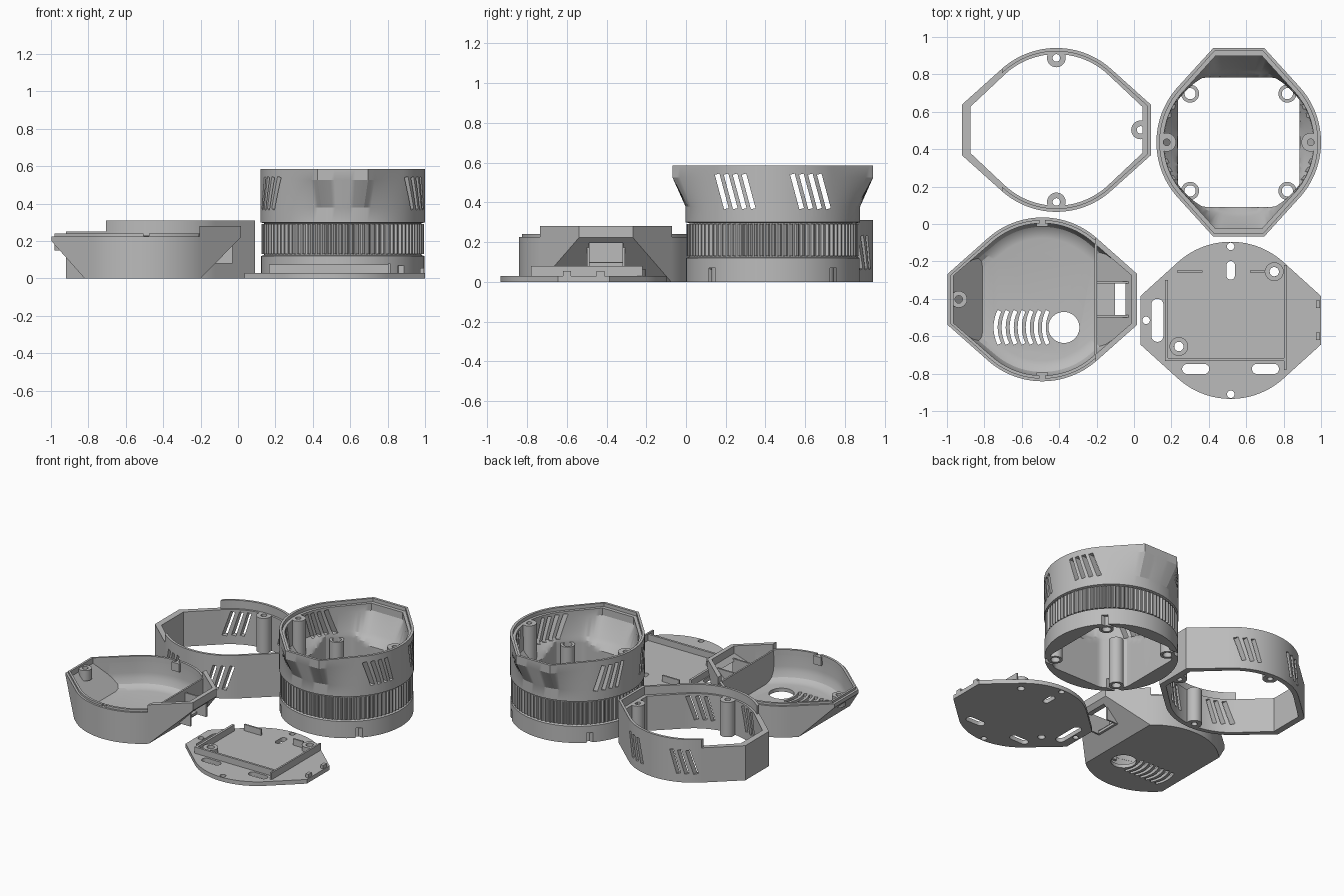
import bpy, bmesh
from math import sin, cos, acos, pi, radians
from mathutils import Matrix, Vector

if "Cube" in bpy.data.objects:
    bpy.data.objects.remove(bpy.data.objects["Cube"])

gray = bpy.data.materials.new("plain gray")
gray.use_nodes = True
gray.diffuse_color = (0.5, 0.5, 0.5, 1)
gray.node_tree.nodes["Principled BSDF"].inputs["Base Color"].default_value = (0.5, 0.5, 0.5, 1)
N = 144
CORNER = radians(15)


# Outlines: each gives a radius for an angle
def hull(r, length, turn=0.0):
    """Circle joined by tangents to two short flats."""
    b = acos(r * cos(CORNER) / length)

    def f(a):
        p = abs((a - turn + pi / 2) % pi - pi / 2)
        if p <= CORNER:
            return length / cos(p)
        return r / cos(CORNER + b - p) if p < CORNER + b else r
    return f


def polar(f, n=N):
    return [(f(2 * pi * i / n) * cos(2 * pi * i / n),
             f(2 * pi * i / n) * sin(2 * pi * i / n)) for i in range(n)]


def circle(r, n=N):
    return polar(lambda a: r, n)


def stadium(w, h):
    """Rounded slot outline, w by h."""
    r, pts = min(w, h) / 2, []
    for i in range(24):
        a = 2 * pi * (i + 0.5) / 24
        pts.append((r * cos(a) + (w / 2 - r) * (1 if cos(a) > 0 else -1),
                    r * sin(a) + (h / 2 - r) * (1 if sin(a) > 0 else -1)))
    return pts


# Mesh helpers
def finish(name, bm):
    bmesh.ops.recalc_face_normals(bm, faces=bm.faces)
    me = bpy.data.meshes.new(name)
    bm.to_mesh(me)
    bm.free()
    me.materials.append(gray)
    ob = bpy.data.objects.new(name, me)
    bpy.context.collection.objects.link(ob)
    return ob


def loft(name, at, rings, tube=False, planes=()):
    bm = bmesh.new()
    loops = [[bm.verts.new((at[0] + x, at[1] + y, z)) for x, y in pts] for pts, z in rings]
    n = len(loops[0])
    pairs = list(zip(loops, loops[1:])) + ([(loops[-1], loops[0])] if tube else [])
    for a, b in pairs:
        for i in range(n):
            j = (i + 1) % n
            bm.faces.new((a[i], a[j], b[j], b[i]))
    if not tube:
        bm.faces.new(loops[0])
        bm.faces.new(loops[-1])
    for co, no in planes:
        res = bmesh.ops.bisect_plane(bm, geom=bm.verts[:] + bm.edges[:] + bm.faces[:],
                                     plane_co=co, plane_no=no, clear_outer=True)
        edges = [e for e in res["geom_cut"] if isinstance(e, bmesh.types.BMEdge)]
        bmesh.ops.holes_fill(bm, edges=edges)
    return finish(name, bm)


def pipe(name, at, outer, inner, z0, z1):
    return loft(name, at, [(outer, z0), (outer, z1), (inner, z1), (inner, z0)], True)


def post(name, x, y, r, hole, z0, z1):
    return pipe(name, (x, y), circle(r, 32), circle(hole, 32), z0, z1)


def box(name, lo, hi, rot=None):
    lo, hi = Vector(lo), Vector(hi)
    bm = bmesh.new()
    m = Matrix.Translation((lo + hi) / 2)
    if rot:
        m = m @ Matrix.Rotation(rot[0], 4, rot[1])
    bmesh.ops.create_cube(bm, size=1, matrix=m @ Matrix.Diagonal((*(hi - lo), 1)))
    return finish(name, bm)


def cut(ob, cutter):
    cutter.hide_render = True
    mod = ob.modifiers.new("cut", "BOOLEAN")
    mod.operation, mod.solver, mod.object = "DIFFERENCE", "EXACT", cutter
    bpy.context.view_layer.objects.active = ob
    bpy.ops.object.modifier_apply(modifier=mod.name)
    bpy.data.objects.remove(cutter)


def slot(ob, x, y, w, h):
    cut(ob, loft("cutter", (x, y), [(stadium(w, h), -0.1), (stadium(w, h), 0.1)]))


# Tower: round knurled base flaring to a flat-ended rim
tx, ty = 0.56, 0.437
top = lambda r, l: polar(hull(r, l, pi / 2))
hole = lambda a: min(0.325 / max(abs(cos(a)), 0.01), 0.345 / max(abs(sin(a)), 0.01), 0.395)
rings = [(circle(0.437), 0), (circle(0.437), 0.12), (circle(0.42), 0.125), (circle(0.42), 0.295),
         (circle(0.44), 0.3), (circle(0.44), 0.38), (top(0.44, 0.505), 0.525),
         (top(0.44, 0.505), 0.585), (top(0.422, 0.487), 0.585), (top(0.422, 0.487), 0.56),
         (top(0.402, 0.462), 0.56), (top(0.402, 0.462), 0.51)]
for i in range(6):
    rings.append((polar(lambda a: max(hole(a), 0.4 - 0.018 * i)), 0.38 - 0.022 * i))
rings.append((polar(hole), 0))
tower = loft("tower_body", (tx, ty), rings, True)
for s in (-1, 1):
    for k in range(4):
        y = ty + s * (0.122 + 0.045 * k)
        cut(tower, box("cutter", (tx - 0.6, y - 0.012, 0.365), (tx + 0.6, y + 0.012, 0.545),
                       (radians(15), "X")))
    y = ty + s * 0.305
    cut(tower, box("cutter", (tx - 0.6, y - 0.016, -0.1), (tx + 0.6, y + 0.016, 0.07)))
    post("tower_rim_boss", tx + s * 0.385, ty, 0.05, 0.018, 0.3, 0.56)
    for t in (-1, 1):
        post("tower_corner_post", tx + s * 0.26, ty + t * 0.26, 0.048, 0.03, 0, 0.34)
teeth = [(cos(i * pi / 180) * r, sin(i * pi / 180) * r)
         for i in range(360) for r in [0.435 if i % 4 < 2 else 0.423]]
pipe("tower_knurl", (tx, ty), teeth, circle(0.41, 360), 0.13, 0.29)

# Spacer ring with slanted vents, bosses and a raised lip
rx, ry = -0.415, 0.503
ring = pipe("spacer_ring", (rx, ry), polar(hull(0.438, 0.505)), polar(hull(0.405, 0.46)), 0, 0.25)
for s in (-1, 1):
    for k in range(3):
        x = rx + s * (0.14 + 0.05 * k)
        cut(ring, box("cutter", (x - 0.013, ry - 0.6, 0.06), (x + 0.013, ry + 0.6, 0.235),
                      (radians(15), "Y")))
    post("spacer_side_boss", rx, ry + s * 0.385, 0.05, 0.02, 0, 0.25)
post("spacer_end_boss", rx + 0.45, ry, 0.05, 0.02, 0, 0.25)
lip = pipe("spacer_lip", (rx, ry), polar(hull(0.438, 0.505)), polar(hull(0.42, 0.485)), 0.245, 0.31)
cut(lip, box("cutter", (rx - 0.7, ry - 0.7, 0.2), (rx - 0.29, ry + 0.7, 0.4)))

# Dish: hull shell with both ends cut to slopes
dx, dy = -0.49, -0.403


def slopes(inset):
    out = []
    for x, z, nx, nz in ((-0.33, 0, -0.2, -0.178), (0.29, 0, 0.22, -0.215)):
        no = Vector((nx, 0, nz)).normalized()
        out.append((Vector((dx + x, dy, z)) - no * inset, no))
    return out


dish = loft("dish_shell", (dx, dy), [(polar(hull(0.438, 0.507)), z) for z in (0, 0.28)],
            planes=slopes(0))
inner = [(polar(hull(0.438 - d, 0.507 - d)), z) for d, z in
         ((0.11, 0.025), (0.075, 0.032), (0.05, 0.05), (0.035, 0.085), (0.03, 0.12), (0.03, 0.4))]
cut(dish, loft("cutter", (dx, dy), inner, planes=slopes(0.025)))
cut(dish, box("cutter", (dx - 0.7, dy - 0.7, 0.225), (dx + 0.285, dy + 0.7, 0.5)))
cut(dish, box("cutter", (dx + 0.35, dy - 0.085, 0.1), (dx + 0.7, dy + 0.085, 0.195)))
cut(dish, loft("cutter", (-0.375, -0.553), [(circle(0.083, 48), z) for z in (-0.1, 0.1)]))
for k in range(7):
    arc = [pi + 0.46 * (i - 4) / 4 for i in range(9)]
    pts = [(0.2 + 0.211 * cos(a), 0.211 * sin(a)) for a in arc]
    pts += [(0.2 + 0.189 * cos(a), 0.189 * sin(a)) for a in reversed(arc)]
    cut(dish, loft("cutter", (-0.74 + 0.043 * k, -0.553), [(pts, z) for z in (-0.1, 0.1)]))
lip = pipe("dish_lip", (dx, dy), polar(hull(0.424, 0.49)), polar(hull(0.407, 0.475)), 0.2, 0.24)
cut(lip, box("cutter", (dx + 0.285, dy - 0.7, 0), (dx + 0.7, dy + 0.7, 0.5)))
cut(lip, box("cutter", (dx - 0.015, dy - 0.7, 0.226), (dx + 0.015, dy + 0.7, 0.5)))
box("dish_partition", (dx + 0.28, dy - 0.32, 0.02), (dx + 0.292, dy + 0.32, 0.235))
box("port_shelf", (dx + 0.29, dy - 0.09, 0.08), (dx + 0.385, dy + 0.09, 0.1))
for s in (-1, 1):
    y = dy + s * 0.09
    box("port_side_wall", (dx + 0.29, y - 0.006, 0.08), (dx + 0.46, y + 0.006, 0.21))
    box("dish_clip", (dx - 0.03, dy + s * 0.4 - 0.01, 0.17), (dx + 0.03, dy + s * 0.4 + 0.01, 0.23))
post("dish_boss", dx - 0.447, dy, 0.045, 0.02, 0.15, 0.225)

# Base plate with slots, rails and screw posts
px, py = 0.517, -0.515
plate = loft("base_plate", (px, py), [(polar(hull(0.42, 0.483)), z) for z in (0, 0.03)])
slot(plate, 0.125, py, 0.065, 0.23)
slot(plate, px, -0.248, 0.045, 0.1)
for x in (0.33, 0.703):
    slot(plate, x, -0.775, 0.145, 0.055)
for x, y in ((px, -0.12), (px, -0.91), (0.065, py)):
    slot(plate, x, y, 0.04, 0.0399)
for x, y in ((0.75, -0.255), (0.24, -0.655)):
    slot(plate, x, y, 0.05, 0.0499)
    post("plate_post", x, y, 0.05, 0.025, 0.02, 0.065)
for x0, x1, y0, y1, z in ((0.165, 0.182, -0.725, -0.3, 0.075), (0.165, 0.81, -0.732, -0.716, 0.075),
                          (0.803, 0.815, -0.78, -0.22, 0.08), (0.23, 0.365, -0.26, -0.248, 0.075),
                          (0.62, 0.7, -0.26, -0.248, 0.075)):
    box("plate_rail", (x0, y0, 0.02), (x1, y1, z))
for y in (-0.43, -0.6):
    box("plate_clip", (0.972, y - 0.02, 0.02), (0.995, y + 0.02, 0.055))

# Smooth curves, keep edges sharp
for ob in bpy.context.collection.objects:
    if ob.type == "MESH":
        for o in bpy.context.selected_objects:
            o.select_set(False)
        ob.select_set(True)
        bpy.context.view_layer.objects.active = ob
        bpy.ops.object.shade_smooth_by_angle(angle=radians(25))
